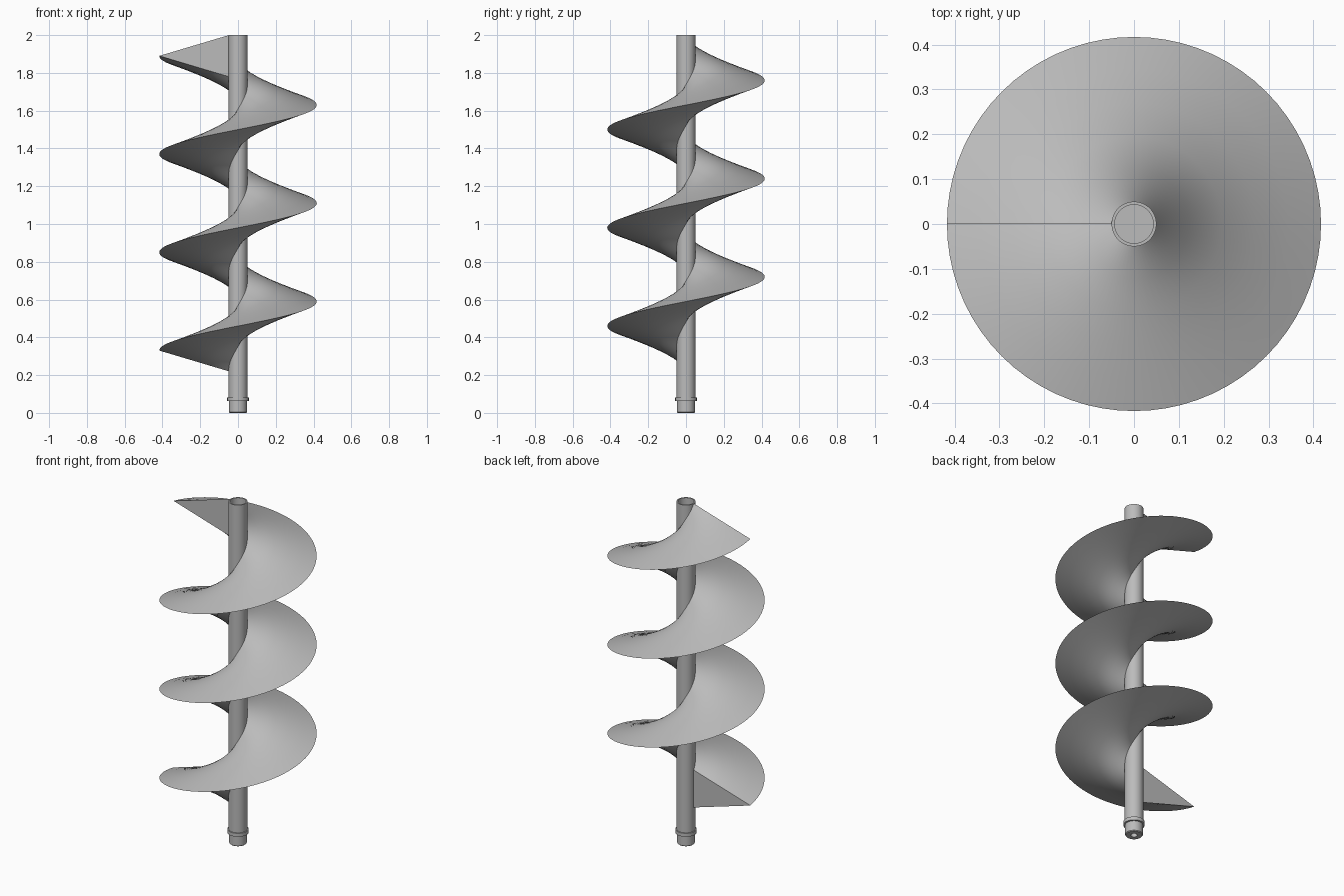
import bpy, bmesh, math

old = bpy.data.objects.get("Cube")
if old:
    bpy.data.objects.remove(old, do_unlink=True)

steel = bpy.data.materials.new("grey steel")
steel.use_nodes = True
GREY = (0.5, 0.5, 0.5, 1)
steel.diffuse_color = GREY
steel.node_tree.nodes["Principled BSDF"].inputs["Base Color"].default_value = GREY


def finish(name, bm):
    """Turn a bmesh into a smooth object with sharp edges kept."""
    bmesh.ops.recalc_face_normals(bm, faces=bm.faces)
    mesh = bpy.data.meshes.new(name)
    bm.to_mesh(mesh)
    bm.free()
    mesh.materials.append(steel)
    obj = bpy.data.objects.new(name, mesh)
    bpy.context.collection.objects.link(obj)
    bpy.ops.object.select_all(action='DESELECT')
    obj.select_set(True)
    bpy.context.view_layer.objects.active = obj
    bpy.ops.object.shade_smooth_by_angle(angle=math.radians(30))
    return obj


def lathe(name, profile, sides):
    """Spin a (radius, height) profile; open ends are filled flat."""
    bm = bmesh.new()
    rings = []
    for r, z in profile:
        rings.append([bm.verts.new((r * math.cos(math.tau * i / sides),
                                    r * math.sin(math.tau * i / sides), z))
                      for i in range(sides)])
    for a, b in zip(rings, rings[1:]):
        for i in range(sides):
            j = (i + 1) % sides
            bm.faces.new((a[i], a[j], b[j], b[i]))
    bm.faces.new(rings[0])
    bm.faces.new(rings[-1])
    return finish(name, bm)


# Shaft: socket in the foot, narrower spigot, recessed top
lathe("shaft", [(0.018, 0.03), (0.018, 0), (0.043, 0), (0.047, 0.004),
                (0.047, 0.07), (0.05, 0.07), (0.05, 2), (0.043, 2),
                (0.043, 1.95)], 48)

# Retaining collar near the foot
lathe("collar", [(0.045, 0.062), (0.057, 0.062), (0.057, 0.082),
                 (0.045, 0.082)], 48)

# Screw blade: a wedge section swept along a helix
TURNS, STEPS, PITCH, START = 3, 72, 0.52, 0.33
HUB, TIP, HALF, SPLIT = 0.048, 0.417, 0.11, 5
section = []
for side in (1, -1):
    for k in range(SPLIT):
        t = k / SPLIT if side > 0 else 1 - k / SPLIT
        section.append((HUB + (TIP - HUB) * t, side * HALF * (1 - t)))
section.append((HUB, -HALF))

bm = bmesh.new()
rings = []
for s in range(TURNS * STEPS + 1):
    turn = s / STEPS
    angle = math.pi + math.tau * turn
    rings.append([bm.verts.new((r * math.cos(angle), r * math.sin(angle),
                                START + PITCH * turn + z))
                  for r, z in section])
count = len(section)
for a, b in zip(rings, rings[1:]):
    for i in range(count):
        j = (i + 1) % count
        bm.faces.new((a[i], a[j], b[j], b[i]))
bm.faces.new(rings[0])
bm.faces.new(rings[-1])
finish("screw_blade", bm)
